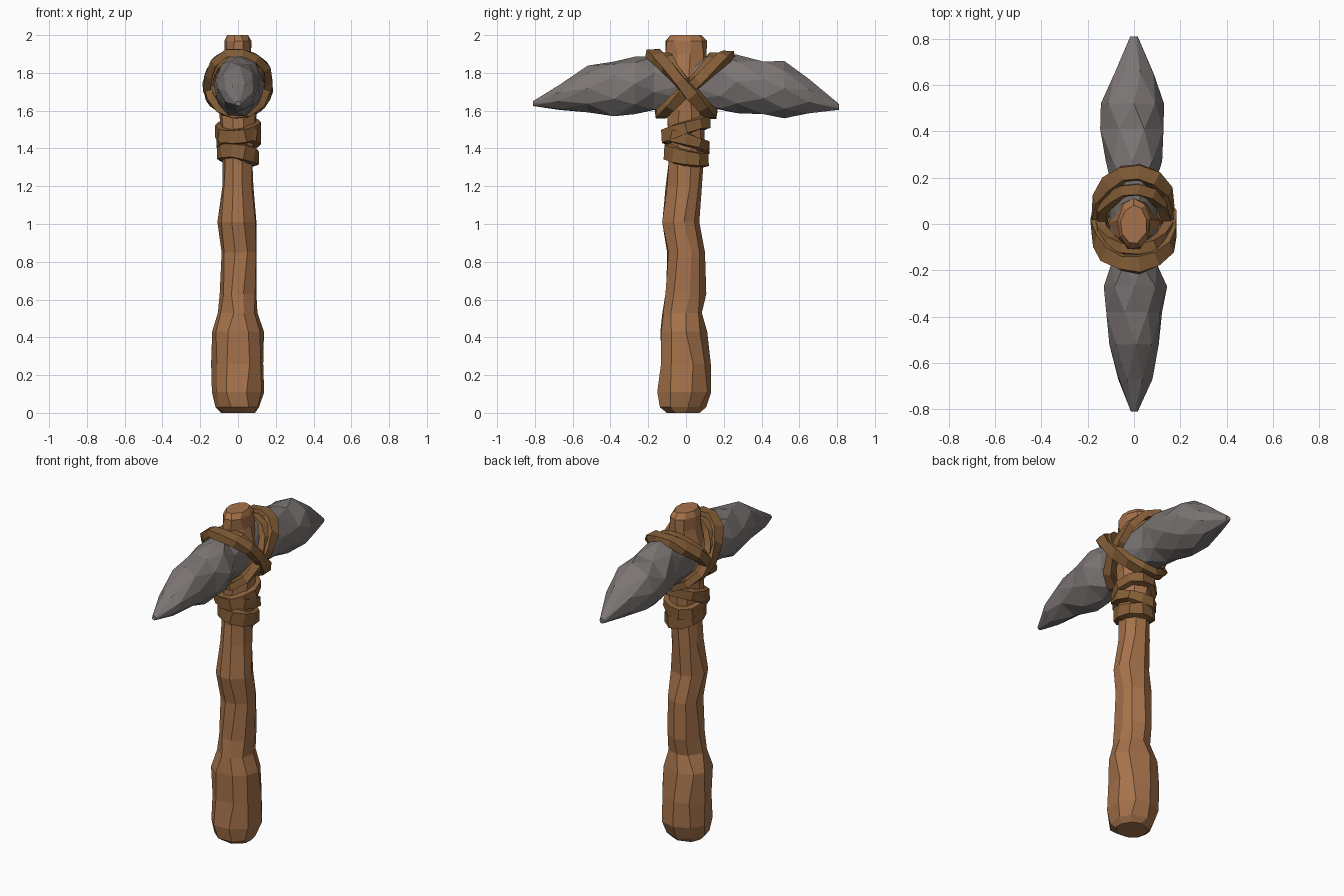
import bpy, bmesh, math, random
from mathutils import Vector

if "Cube" in bpy.data.objects:
    bpy.data.objects.remove(bpy.data.objects["Cube"])

random.seed(4)


def material(name, rgb):
    m = bpy.data.materials.new(name)
    m.diffuse_color = (*rgb, 1)
    m.use_nodes = True
    m.node_tree.nodes["Principled BSDF"].inputs["Base Color"].default_value = m.diffuse_color
    return m


WOOD = material("wood", (0.38, 0.17, 0.07))
STRAP = material("leather", (0.24, 0.115, 0.04))
STONE = material("stone", (0.2, 0.18, 0.175))


def skin(name, rings, mat, closed=False, tris=False):
    """Bridge rings of points into one faceted mesh."""
    bm = bmesh.new()
    vs = [[bm.verts.new(p) for p in r] for r in rings]
    n = len(vs[0])
    pairs = list(zip(vs, vs[1:])) + ([(vs[-1], vs[0])] if closed else [])
    for a, b in pairs:
        for i in range(n):
            j = (i + 1) % n
            if tris:
                bm.faces.new((a[i], a[j], b[i]))
                bm.faces.new((a[j], b[j], b[i]))
            else:
                bm.faces.new((a[i], a[j], b[j], b[i]))
    if not closed:
        bm.faces.new(vs[0])
        bm.faces.new(vs[-1])
    bmesh.ops.recalc_face_normals(bm, faces=bm.faces)
    me = bpy.data.meshes.new(name)
    bm.to_mesh(me)
    bm.free()
    me.materials.append(mat)
    ob = bpy.data.objects.new(name, me)
    bpy.context.collection.objects.link(ob)
    return ob


def ring(u0, u1, v0, v1, n, phase, jitter):
    """Uneven polygon that fills the box u0..u1, v0..v1."""
    out = []
    for i in range(n):
        a = phase + 2 * math.pi * i / n + random.uniform(-jitter, jitter)
        k = 1.03 + random.uniform(-jitter, jitter) * 0.35
        out.append(((u0 + u1) / 2 + (u1 - u0) / 2 * k * math.cos(a),
                    (v0 + v1) / 2 + (v1 - v0) / 2 * k * math.sin(a)))
    return out


def strap(name, path, outward, width, thick):
    """Flat ribbon that follows a closed path, lying against the surface."""
    rings, n = [], len(path)
    for i, p in enumerate(path):
        t = (path[(i + 1) % n] - path[i - 1]).normalized()
        o = outward(p).normalized()
        w = t.cross(o).normalized() * width / 2 * random.uniform(0.85, 1.15)
        o = o * thick / 2
        p = p + o * random.uniform(-0.3, 0.3)
        rings.append([p + w - o, p + w * 0.8 + o, p - w * 0.8 + o, p - w - o])
    return skin(name, rings, STRAP, closed=True)


# Handle: z, x range, y range
handle = [
    (0.0, -0.09, 0.09, -0.10, 0.07), (0.03, -0.115, 0.115, -0.145, 0.10),
    (0.11, -0.14, 0.14, -0.155, 0.13), (0.26, -0.14, 0.14, -0.14, 0.13),
    (0.43, -0.14, 0.135, -0.135, 0.105), (0.53, -0.105, 0.105, -0.125, 0.085),
    (0.63, -0.095, 0.10, -0.11, 0.10), (0.85, -0.09, 0.10, -0.10, 0.10),
    (1.01, -0.105, 0.10, -0.125, 0.065), (1.2, -0.085, 0.08, -0.105, 0.085),
    (1.32, -0.08, 0.08, -0.095, 0.09), (1.6, -0.10, 0.10, -0.10, 0.10),
    (1.74, -0.11, 0.11, -0.11, 0.11), (1.9, -0.07, 0.07, -0.11, 0.11),
    (1.97, -0.07, 0.07, -0.11, 0.105), (2.0, -0.055, 0.055, -0.085, 0.08)]
skin("handle", [[(x, y, z) for x, y in ring(x0, x1, y0, y1, 9, 0.2, 0.12)]
                for z, x0, x1, y0, y1 in handle], WOOD)

# Stone head: y, x range, z range
head = [
    (-0.81, -0.012, 0.015, 1.625, 1.65), (-0.67, -0.07, 0.08, 1.605, 1.74),
    (-0.52, -0.10, 0.105, 1.598, 1.835), (-0.38, -0.12, 0.125, 1.57, 1.86),
    (-0.27, -0.13, 0.135, 1.59, 1.885), (-0.17, -0.10, 0.10, 1.60, 1.89),
    (0.0, -0.10, 0.10, 1.62, 1.87), (0.18, -0.10, 0.10, 1.60, 1.895),
    (0.27, -0.12, 0.115, 1.595, 1.89), (0.41, -0.145, 0.135, 1.575, 1.86),
    (0.52, -0.14, 0.13, 1.565, 1.855), (0.65, -0.09, 0.085, 1.585, 1.77),
    (0.81, -0.015, 0.015, 1.605, 1.635)]
skin("stone_head", [[(x, y, z) for x, z in
                     ring(x0, x1, z0, z1, 8, k * math.pi / 8, 0.1)]
                    for k, (y, x0, x1, z0, z1) in enumerate(head)],
     STONE, tris=True)

# Crossed lashings around the head: y centre, y slant, radius, width
for k, (yc, ry, r, w) in enumerate([(0.045, 0.18, 0.158, 0.075),
                                    (-0.02, -0.155, 0.165, 0.075),
                                    (0.02, 0.13, 0.145, 0.055),
                                    (0.0, -0.11, 0.15, 0.055)]):
    path = []
    for i in range(14):
        a = 2 * math.pi * i / 14 + 0.1
        path.append(Vector((r * math.cos(a), yc + ry * math.sin(a),
                            1.742 + (r + 0.003) * math.sin(a))))
    strap(f"head_lashing_{k + 1}", path,
          lambda p: Vector((p.x, 0, p.z - 1.742)), w, 0.04)

# Tilted bands on the neck below: z, slant along y, slant along x, radius, width
for k, (z, sy, sx, r, w) in enumerate([(1.365, -0.02, -0.015, 0.096, 0.085),
                                       (1.44, -0.035, 0.01, 0.102, 0.07),
                                       (1.50, 0.04, 0.01, 0.106, 0.075)]):
    path = []
    for i in range(10):
        a = 2 * math.pi * i / 10
        c, s = math.cos(a), math.sin(a)
        path.append(Vector((r * c, r * 1.08 * s, z + sy * s + sx * c)))
    strap(f"neck_band_{k + 1}", path, lambda p: Vector((p.x, p.y, 0)), w, 0.035)
